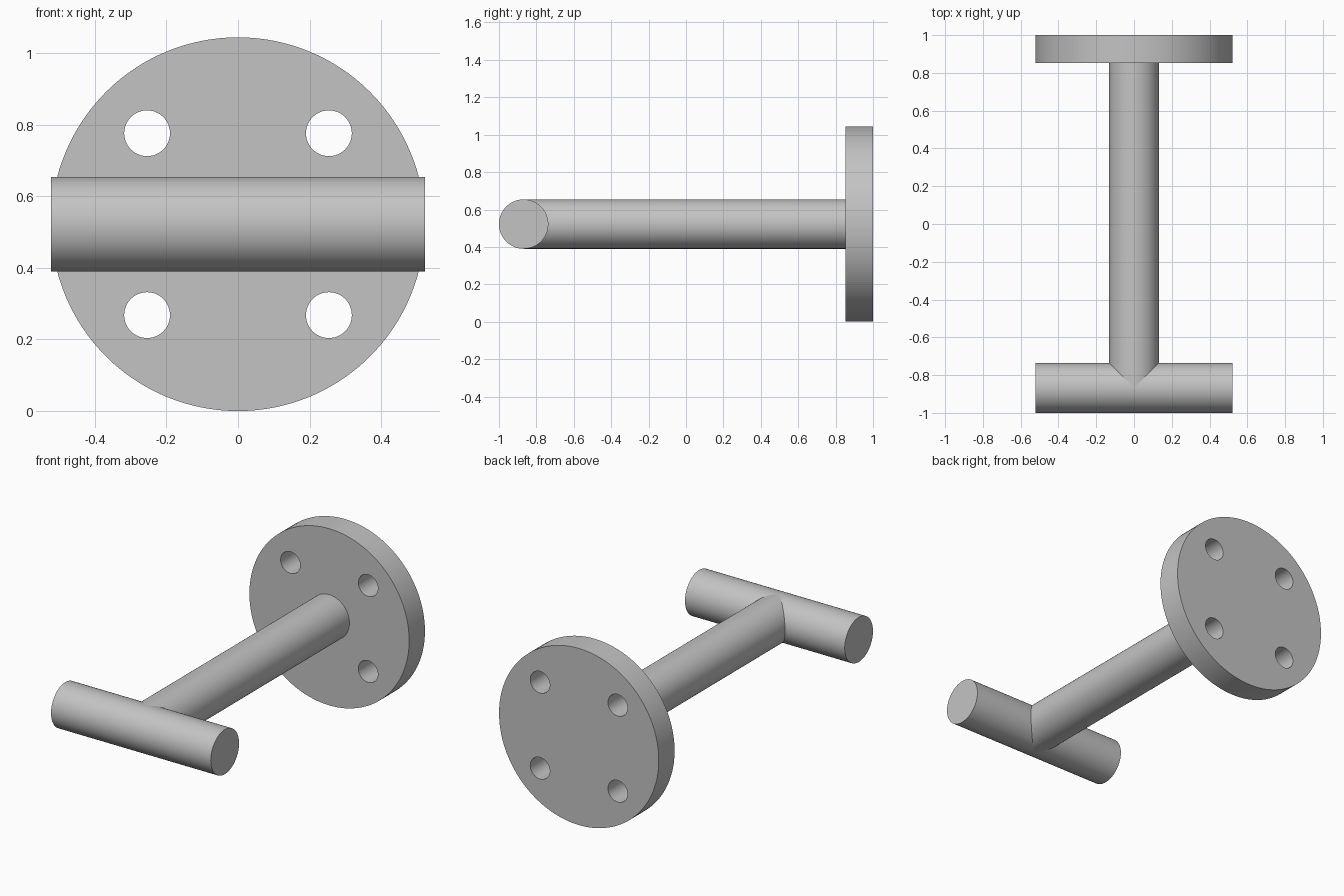
import bpy
import math

if "Cube" in bpy.data.objects:
    bpy.data.objects.remove(bpy.data.objects["Cube"], do_unlink=True)

PLATE_R = 0.522
ROD_R = 0.132
HOLE_R = 0.064
HOLE_OFFSET = 0.254
BAR_Y = -1 + ROD_R
PLATE_FRONT = 0.852
MID_Z = PLATE_R

grey = bpy.data.materials.new("satin grey")
grey.use_nodes = True
colour = (0.55, 0.55, 0.55, 1)
grey.diffuse_color = colour
grey.node_tree.nodes["Principled BSDF"].inputs["Base Color"].default_value = colour


def rod(name, radius, start, end, axis="Y", x=0, y=0, z=MID_Z, sides=96):
    """Cylinder running from start to end along the X or Y axis."""
    middle = (start + end) / 2
    if axis == "X":
        place, turn = (middle, y, z), (0, math.pi / 2, 0)
    else:
        place, turn = (x, middle, z), (math.pi / 2, 0, 0)
    bpy.ops.mesh.primitive_cylinder_add(
        vertices=sides, radius=radius, depth=end - start, location=place, rotation=turn)
    ob = bpy.context.object
    ob.name = name
    ob.data.materials.append(grey)
    bpy.ops.object.transform_apply(location=False, rotation=True, scale=False)
    return ob


def smooth(ob):
    bpy.ops.object.select_all(action="DESELECT")
    ob.select_set(True)
    bpy.context.view_layer.objects.active = ob
    bpy.ops.object.shade_smooth_by_angle(angle=math.radians(30))


# Round wall plate with four screw holes
plate = rod("wall_plate", PLATE_R, PLATE_FRONT, 1, sides=128)
cutters = [rod("hole_cutter", HOLE_R, PLATE_FRONT - 0.1, 1.1,
               x=sx * HOLE_OFFSET, z=MID_Z + sz * HOLE_OFFSET, sides=48)
           for sx in (-1, 1) for sz in (-1, 1)]
bpy.context.view_layer.objects.active = plate
for cutter in cutters:
    cutter.hide_render = True
    cut = plate.modifiers.new("screw_hole", "BOOLEAN")
    cut.operation = "DIFFERENCE"
    cut.solver = "EXACT"
    cut.object = cutter
    bpy.ops.object.modifier_apply(modifier=cut.name)
    bpy.data.objects.remove(cutter, do_unlink=True)

# Stem reaching from the plate to the centre of the cross bar
stem = rod("stem", ROD_R, BAR_Y, PLATE_FRONT)

# Cross bar at the front
bar = rod("cross_bar", ROD_R, -PLATE_R, PLATE_R, axis="X", y=BAR_Y)

for part in (plate, stem, bar):
    smooth(part)
